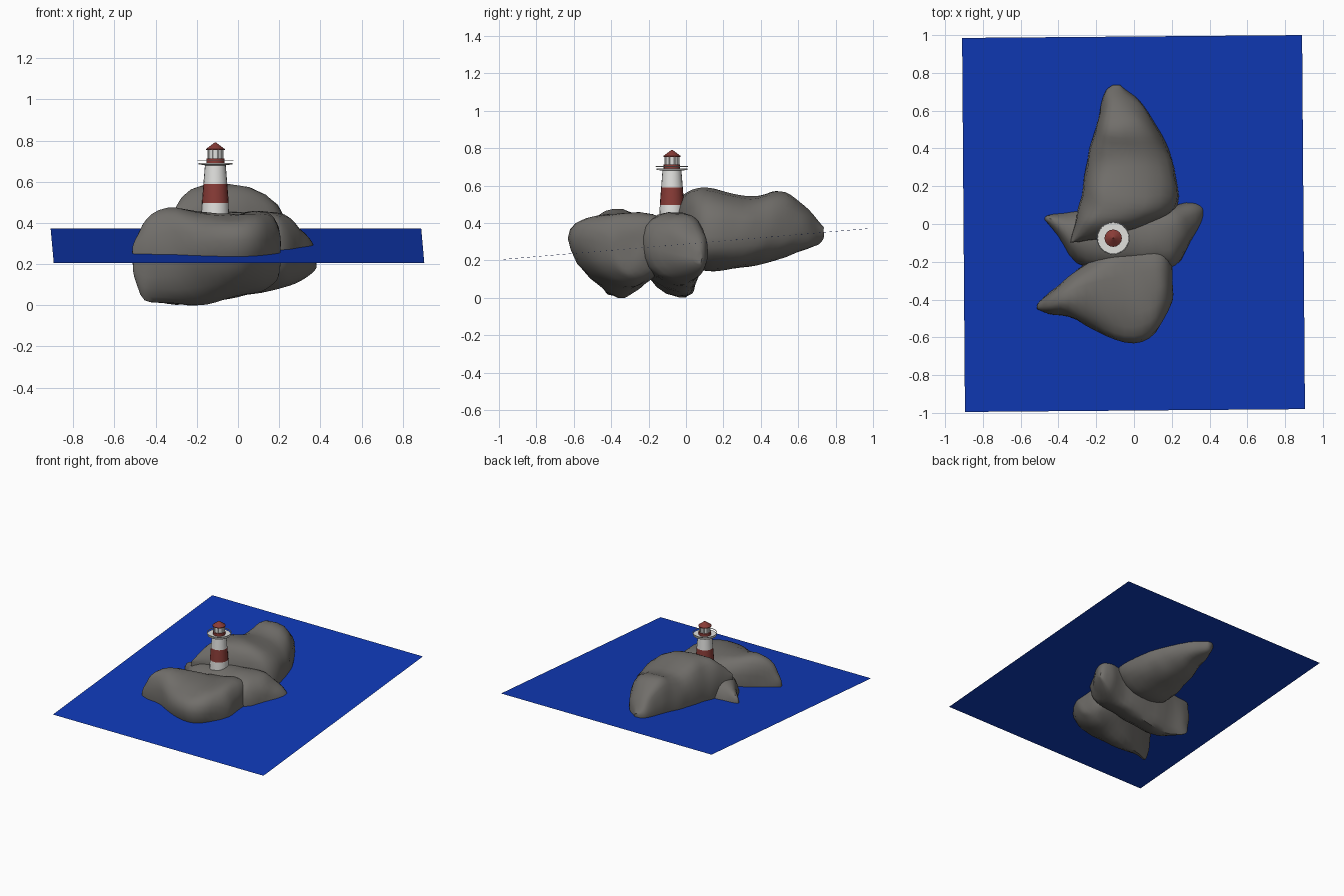
import bpy, bmesh, math
from mathutils import Vector, noise

if "Cube" in bpy.data.objects:
    bpy.data.objects.remove(bpy.data.objects["Cube"])


def material(name, rgb):
    m = bpy.data.materials.new(name)
    m.diffuse_color = (*rgb, 1)
    m.use_nodes = True
    m.node_tree.nodes["Principled BSDF"].inputs["Base Color"].default_value = m.diffuse_color
    return m


WATER = material("deep blue water", (0.005, 0.042, 0.48))
ROCK = material("grey rock", (0.165, 0.157, 0.145))
WHITE = material("white paint", (0.75, 0.75, 0.73))
RED = material("dark red paint", (0.25, 0.045, 0.038))


def finish(name, bm, mats, angle):
    bmesh.ops.recalc_face_normals(bm, faces=bm.faces[:])
    me = bpy.data.meshes.new(name)
    bm.to_mesh(me)
    bm.free()
    for m in mats:
        me.materials.append(m)
    ob = bpy.data.objects.new(name, me)
    bpy.context.collection.objects.link(ob)
    bpy.ops.object.select_all(action='DESELECT')
    ob.select_set(True)
    bpy.context.view_layer.objects.active = ob
    bpy.ops.object.shade_smooth_by_angle(angle=math.radians(angle))
    return ob


def smooth_stations(st, n):
    """Catmull-Rom through the stations, n steps per gap."""
    out = []
    for i in range(len(st) - 1):
        p0, p1 = st[max(i - 1, 0)], st[i]
        p2, p3 = st[i + 1], st[min(i + 2, len(st) - 1)]
        for k in range(n):
            t = k / n
            out.append([0.5 * (2 * b + (c - a) * t + (2 * a - 5 * b + 4 * c - d) * t * t
                               + (3 * b - a - 3 * c + d) * t ** 3)
                        for a, b, c, d in zip(p0, p1, p2, p3)])
    out.append(list(st[-1]))
    return out


def rock(name, stations, along, crest, keel, top_pow, low_pow, seg=22):
    """Loft of lopsided ovals; station = (position, low side, high side, z bottom, z widest, z top)."""
    bm = bmesh.new()
    rings = []
    for s, lo, hi, zb, zm, zt in smooth_stations(stations, 3):
        ring = []
        mid, half = (lo + hi) / 2, abs(hi - lo) / 2
        for j in range(seg):
            a = 2 * math.pi * j / seg
            c, d = math.cos(a), math.sin(a)
            p = top_pow if d >= 0 else low_pow
            w = math.copysign(abs(c) ** p, c)
            h = abs(d) ** p
            side = mid + half * w
            if d >= 0:
                side += crest * half * h * (1 - abs(w))
                z = zm + (zt - zm) * h
            else:
                side += keel * half * h * (1 - abs(w))
                z = zm - (zm - zb) * h
            v = Vector((s, side, z) if along == 'X' else (side, s, z))
            v += 0.010 * noise.noise_vector(v * 9)
            v.z = max(v.z, 0)
            ring.append(bm.verts.new(v))
        rings.append(ring)
    for a, b in zip(rings, rings[1:]):
        for j in range(seg):
            k = (j + 1) % seg
            bm.faces.new((a[j], a[k], b[k], b[j]))
    bm.faces.new(rings[0])
    bm.faces.new(rings[-1])
    return finish(name, bm, [ROCK], 40)


# Sea surface, tilted up towards the back
bm = bmesh.new()
bm.faces.new([bm.verts.new(v) for v in ((-0.895, -0.995, 0.205), (0.905, -0.98, 0.205),
                                        (0.89, 1.0, 0.372), (-0.91, 0.985, 0.372))])
finish("sea_surface", bm, [WATER], 30)

# Three overlapping boulders
rock("front_rock", [
    (-0.51, -0.45, -0.43, 0.17, 0.23, 0.28),
    (-0.495, -0.46, -0.41, 0.11, 0.24, 0.34),
    (-0.45, -0.475, -0.37, 0.02, 0.26, 0.42),
    (-0.35, -0.49, -0.28, 0.005, 0.28, 0.475),
    (-0.20, -0.56, -0.17, 0.0, 0.30, 0.455),
    (-0.05, -0.63, -0.08, 0.03, 0.32, 0.44),
    (0.08, -0.60, -0.05, 0.06, 0.32, 0.455),
    (0.16, -0.50, -0.10, 0.09, 0.30, 0.44),
    (0.20, -0.42, -0.20, 0.13, 0.28, 0.38),
    (0.21, -0.37, -0.28, 0.2, 0.26, 0.31)], 'X', 0.1, 0.1, 0.8, 1.15)

rock("middle_rock", [
    (-0.48, 0.015, 0.04, 0.10, 0.20, 0.28),
    (-0.46, 0.0, 0.05, 0.04, 0.20, 0.33),
    (-0.40, -0.07, 0.06, 0.015, 0.20, 0.365),
    (-0.30, -0.21, 0.07, 0.0, 0.22, 0.41),
    (-0.15, -0.24, 0.09, 0.01, 0.25, 0.44),
    (0.0, -0.24, 0.10, 0.04, 0.25, 0.455),
    (0.12, -0.24, 0.10, 0.065, 0.26, 0.46),
    (0.22, -0.22, 0.11, 0.085, 0.26, 0.44),
    (0.30, -0.10, 0.12, 0.11, 0.24, 0.37),
    (0.36, 0.0, 0.11, 0.15, 0.22, 0.30),
    (0.385, 0.05, 0.09, 0.18, 0.21, 0.25)], 'X', 0.1, 0.4, 0.8, 1.05)

rock("back_rock", [
    (-0.10, -0.335, -0.29, 0.30, 0.38, 0.44),
    (-0.06, -0.33, -0.10, 0.22, 0.36, 0.50),
    (0.0, -0.315, 0.08, 0.17, 0.35, 0.565),
    (0.06, -0.30, 0.20, 0.15, 0.33, 0.59),
    (0.15, -0.28, 0.235, 0.14, 0.33, 0.585),
    (0.30, -0.25, 0.215, 0.16, 0.33, 0.545),
    (0.40, -0.23, 0.18, 0.18, 0.33, 0.55),
    (0.48, -0.21, 0.14, 0.20, 0.34, 0.57),
    (0.56, -0.19, 0.095, 0.23, 0.35, 0.55),
    (0.65, -0.165, 0.035, 0.26, 0.36, 0.47),
    (0.71, -0.145, -0.04, 0.29, 0.36, 0.405),
    (0.735, -0.11, -0.07, 0.33, 0.36, 0.38)], 'Y', -0.35, 0.0, 0.8, 0.95)

CX, CY = -0.11, -0.075


def turned(name, profile, mats, seg=20, rule=None):
    """Revolve (radius, z) points about the tower axis, capped at both ends."""
    bm = bmesh.new()
    rings = [[bm.verts.new((CX + r * math.cos(2 * math.pi * j / seg),
                            CY + r * math.sin(2 * math.pi * j / seg), z))
              for j in range(seg)] for r, z in profile]
    for a, b in zip(rings, rings[1:]):
        for j in range(seg):
            k = (j + 1) % seg
            bm.faces.new((a[j], a[k], b[k], b[j]))
    bm.faces.new(rings[0])
    bm.faces.new(rings[-1])
    if rule:
        for f in bm.faces:
            f.material_index = rule(f.calc_center_median().z)
    return finish(name, bm, mats, 35)


# Tower with one red band
turned("tower", [(0.068, 0.40), (0.065, 0.497), (0.058, 0.59), (0.050, 0.688)],
       [WHITE, RED], rule=lambda z: 1 if 0.5 < z < 0.59 else 0)
# Gallery deck and its handrail
turned("gallery_deck", [(0.05, 0.680), (0.083, 0.685), (0.083, 0.691), (0.04, 0.691)], [WHITE])
bpy.ops.mesh.primitive_torus_add(location=(CX, CY, 0.702), major_radius=0.085, minor_radius=0.0025,
                                 major_segments=24, minor_segments=6)
rail = bpy.context.object
rail.name = "gallery_rail"
rail.data.materials.append(WHITE)
# Lantern room: red sill, white glazing, posts, red roof
turned("lantern_sill", [(0.044, 0.69), (0.044, 0.712)], [RED])
turned("lantern_glass", [(0.036, 0.71), (0.036, 0.76)], [WHITE], seg=16)
for i in range(8):
    a = 2 * math.pi * (i + 0.5) / 8
    bpy.ops.mesh.primitive_cylinder_add(vertices=6, radius=0.004, depth=0.05, location=(
        CX + 0.038 * math.cos(a), CY + 0.038 * math.sin(a), 0.735))
    post = bpy.context.object
    post.name = "lantern_post"
    post.data.materials.append(WHITE)
turned("lantern_roof", [(0.046, 0.754), (0.046, 0.759), (0.022, 0.777), (0.003, 0.791)], [RED], seg=16)
